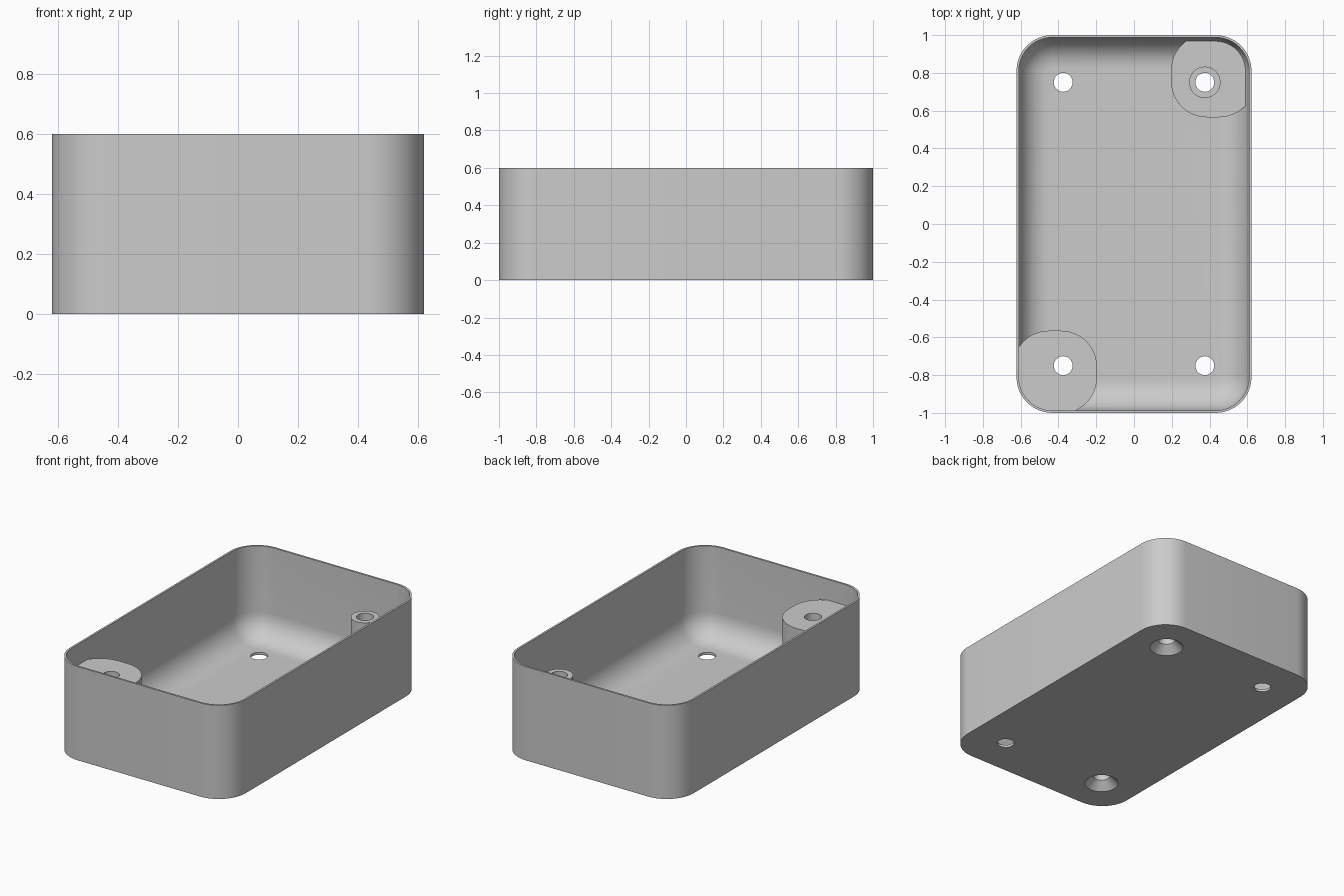
import bpy, bmesh, math

cube = bpy.data.objects.get("Cube")
if cube:
    bpy.data.objects.remove(cube, do_unlink=True)

HX, HY, HEIGHT, CORNER = 0.622, 1.0, 0.6, 0.19
WALL, FLOOR, FILLET = 0.0125, 0.016, 0.16
HOLE_X, HOLE_Y, HOLE_R = 0.375, 0.75, 0.05
POST_TOP, PAD_TOP = 0.467, 0.1


def rounded_rect(hx, hy, r, z, cx=0, cy=0, steps=12):
    """Counter-clockwise ring of points around a rounded rectangle."""
    ring = []
    for k, (sx, sy) in enumerate([(1, 1), (-1, 1), (-1, -1), (1, -1)]):
        for i in range(steps + 1):
            a = math.pi / 2 * (k + i / steps)
            ring.append((cx + sx * (hx - r) + r * math.cos(a),
                         cy + sy * (hy - r) + r * math.sin(a), z))
    return ring


def circle(r, z, cx, cy, n=48):
    return [(cx + r * math.cos(math.tau * i / n),
             cy + r * math.sin(math.tau * i / n), z) for i in range(n)]


def loft(name, rings):
    """Skin a stack of rings and cap both ends."""
    bm = bmesh.new()
    loops = [[bm.verts.new(p) for p in ring] for ring in rings]
    for a, b in zip(loops, loops[1:]):
        n = len(a)
        for i in range(n):
            j = (i + 1) % n
            bm.faces.new((a[i], a[j], b[j], b[i]))
    bm.faces.new(loops[0][::-1])
    bm.faces.new(loops[-1])
    bmesh.ops.recalc_face_normals(bm, faces=bm.faces[:])
    mesh = bpy.data.meshes.new(name)
    bm.to_mesh(mesh)
    bm.free()
    obj = bpy.data.objects.new(name, mesh)
    bpy.context.collection.objects.link(obj)
    return obj


def combine(obj, other, operation):
    """Apply a boolean and discard the helper."""
    mod = obj.modifiers.new("boolean", 'BOOLEAN')
    mod.operation, mod.object, mod.solver = operation, other, 'EXACT'
    deps = bpy.context.evaluated_depsgraph_get()
    mesh = bpy.data.meshes.new_from_object(obj.evaluated_get(deps))
    obj.modifiers.clear()
    obj.data = mesh
    bpy.data.objects.remove(other, do_unlink=True)


# Open tray: outer wall, thin rim, inner wall and rounded floor edge
rings = [rounded_rect(HX, HY, CORNER, 0), rounded_rect(HX, HY, CORNER, HEIGHT),
         rounded_rect(HX - WALL, HY - WALL, CORNER - WALL, HEIGHT)]
for i in range(13):
    t = math.pi / 2 * i / 12
    inset = WALL + FILLET * (1 - math.cos(t))
    rings.append(rounded_rect(HX - inset, HY - inset, CORNER - inset,
                              FLOOR + FILLET * (1 - math.sin(t))))
tray = loft("enclosure_tray", rings)

# Corner pads: a tall post at one corner, a low pad at the opposite one
for side, top in ((-1, POST_TOP), (1, PAD_TOP)):
    cx, cy = side * 0.418, side * 0.784
    pad = loft("corner_pad", [rounded_rect(0.222, 0.219, 0.19, z, cx, cy)
                              for z in (0.008, top)])
    inset = WALL / 2
    limit = loft("pad_limit", [rounded_rect(HX - inset, HY - inset, CORNER - inset, z)
                               for z in (-0.1, 1)])
    combine(pad, limit, 'INTERSECT')
    combine(tray, pad, 'UNION')

# Standoff tube on the low pad
tube = loft("standoff", [circle(0.083, z, HOLE_X, HOLE_Y) for z in (0.06, POST_TOP)])
combine(tray, tube, 'UNION')

# Screw holes, countersunk from below under the two pads
for sx in (-1, 1):
    for sy in (-1, 1):
        x, y = sx * HOLE_X, sy * HOLE_Y
        profile = [(HOLE_R, -0.01), (HOLE_R, 0.7)]
        if sx == sy:
            profile = [(0.11, -0.01), (HOLE_R, 0.05), (HOLE_R, 0.7)]
        combine(tray, loft("hole_cutter", [circle(r, z, x, y) for r, z in profile]),
                'DIFFERENCE')

# Grey plastic, smooth curves with sharp edges kept
grey = bpy.data.materials.new("light_grey_plastic")
grey.use_nodes = True
color = (0.6, 0.6, 0.6, 1)
grey.diffuse_color = color
grey.node_tree.nodes["Principled BSDF"].inputs["Base Color"].default_value = color
tray.data.materials.clear()
tray.data.materials.append(grey)
tray.data.shade_smooth()
tray.data.set_sharp_from_angle(angle=math.radians(30))
